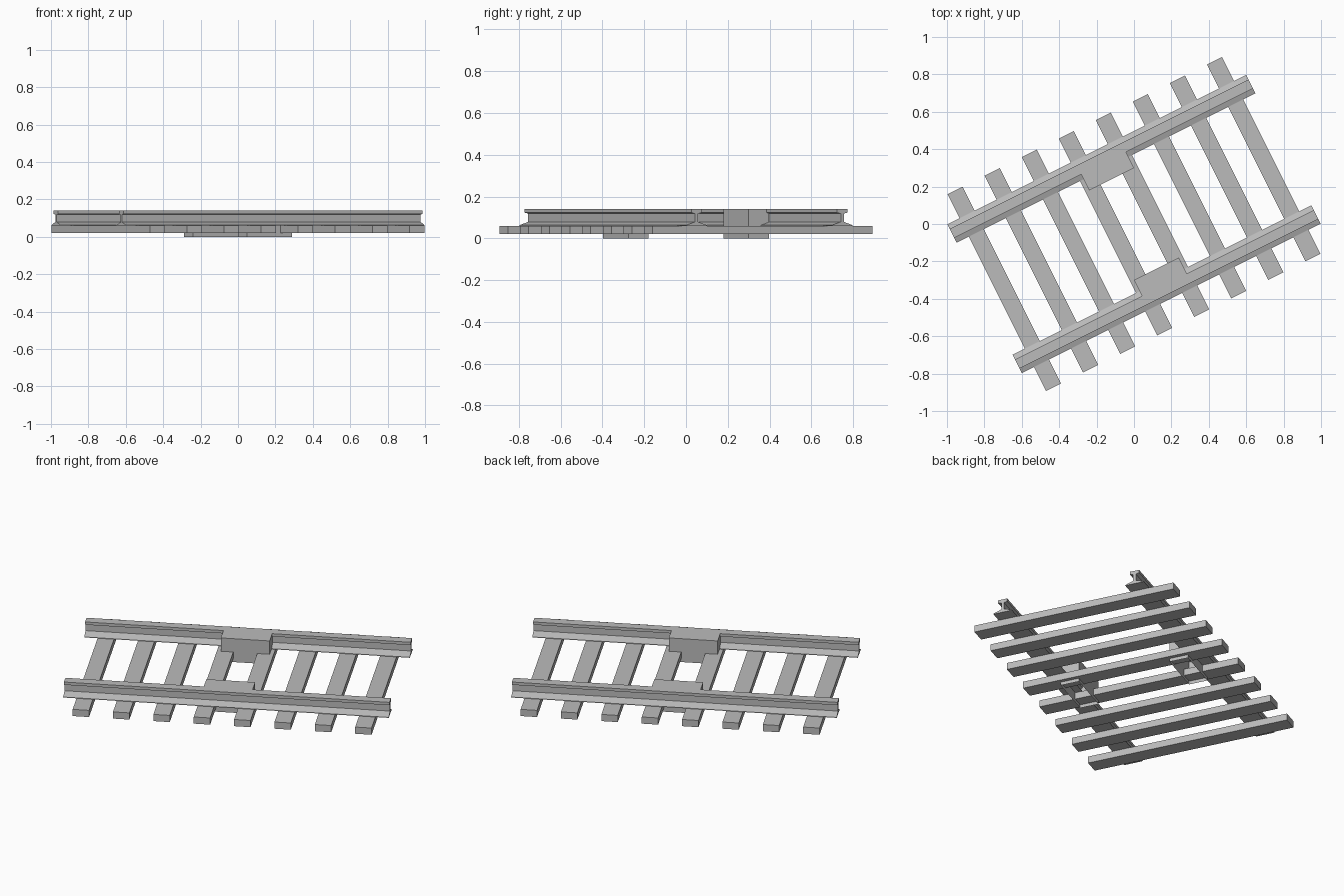
import bpy, bmesh, math
from mathutils import Matrix

if "Cube" in bpy.data.objects:
    bpy.data.objects.remove(bpy.data.objects["Cube"])

ANGLE = math.atan2(1, 2)          # the track lies diagonally on the ground
TURN = Matrix.Rotation(ANGLE, 4, 'Z')

grey = bpy.data.materials.new("plain_grey")
grey.diffuse_color = (0.5, 0.5, 0.5, 1)
grey.use_nodes = True
grey.node_tree.nodes["Principled BSDF"].inputs["Base Color"].default_value = grey.diffuse_color


def finish(name, bm):
    bm.transform(TURN)
    mesh = bpy.data.meshes.new(name)
    bm.to_mesh(mesh)
    bm.free()
    mesh.materials.append(grey)
    ob = bpy.data.objects.new(name, mesh)
    bpy.context.collection.objects.link(ob)
    return ob


def box(name, u0, u1, v0, v1, z0, z1, open_bottom=False):
    bm = bmesh.new()
    m = Matrix.Translation(((u0 + u1) / 2, (v0 + v1) / 2, (z0 + z1) / 2))
    m = m @ Matrix.Diagonal((u1 - u0, v1 - v0, z1 - z0, 1))
    bmesh.ops.create_cube(bm, size=1, matrix=m)
    if open_bottom:
        bm.normal_update()
        low = [f for f in bm.faces if f.normal.z < -0.9]
        bmesh.ops.delete(bm, geom=low, context='FACES_ONLY')
    return finish(name, bm)


def rail(name, v, half_length):
    # half of the rail section: foot, sloped flange, web, head
    half = [(0.055, 0.06), (0.055, 0.063), (0.008, 0.079),
            (0.008, 0.118), (0.027, 0.123), (0.027, 0.14)]
    section = half + [(-y, z) for y, z in reversed(half)]
    bm = bmesh.new()
    start = bm.faces.new([bm.verts.new((-half_length, v + y, z)) for y, z in section])
    ext = bmesh.ops.extrude_face_region(bm, geom=[start], use_keep_orig=True)
    moved = [g for g in ext["geom"] if isinstance(g, bmesh.types.BMVert)]
    bmesh.ops.translate(bm, verts=moved, vec=(2 * half_length, 0, 0))
    bmesh.ops.recalc_face_normals(bm, faces=bm.faces)
    finish(name, bm)


# eight sleepers
for i in range(8):
    u = -0.775 + i * 1.55 / 7
    box(f"sleeper_{i + 1}", u - 0.045, u + 0.045, -0.588, 0.588, 0.02, 0.06)

# two rails, each with a hollow connector block on its inner side
for side, label in ((1, "left"), (-1, "right")):
    rail(f"{label}_rail", side * 0.39, 0.893)
    v0, v1 = sorted((side * 0.268, side * 0.376))
    box(f"{label}_connector_block", -0.134, 0.134, v0, v1, 0.0, 0.14, open_bottom=True)
